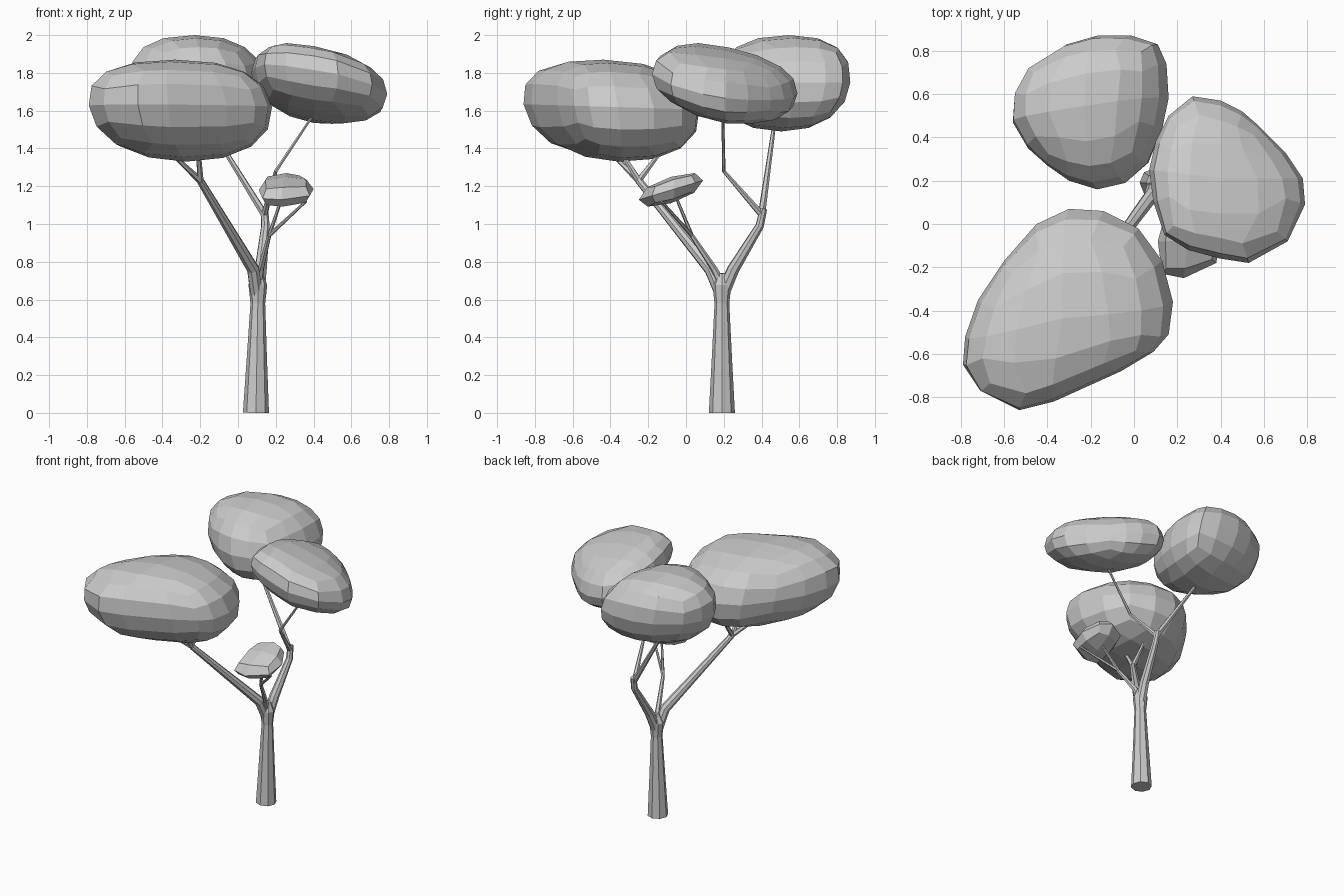
import bpy
import bmesh
import math
from mathutils import Vector

if "Cube" in bpy.data.objects:
    bpy.data.objects.remove(bpy.data.objects["Cube"])

# One plain grey for the whole tree
grey = bpy.data.materials.new("plain grey")
grey.use_nodes = True
colour = (0.6, 0.6, 0.6, 1)
grey.diffuse_color = colour
grey.node_tree.nodes["Principled BSDF"].inputs["Base Color"].default_value = colour


def foliage(name, outline, middle, above, below, tilt=(0, 0), lean=(0, 0), cuts=3):
    """Cube-sphere canopy stretched to a plan outline (anticlockwise from +x)."""
    points = [Vector(p) for p in outline]
    count = len(points)
    centre = sum(points, Vector((0, 0))) / count
    tilt, lean = Vector(tilt), Vector(lean)
    bm = bmesh.new()
    bmesh.ops.create_cube(bm, size=2)
    bmesh.ops.subdivide_edges(bm, edges=bm.edges[:], cuts=cuts, use_grid_fill=True)
    for v in bm.verts:
        d = Vector([math.tan(c * math.pi / 4) for c in v.co]).normalized()
        # The underside is rounder than the crown
        power = 0.93 if d.z < 0 else 0.85
        spread = math.hypot(d.x, d.y) ** power
        rise = math.copysign(abs(d.z) ** power, d.z)
        # Interpolate the outline at this bearing
        t = (math.atan2(d.y, d.x) / math.tau % 1) * count
        i = int(t + 1e-5)
        edge = points[i % count].lerp(points[(i + 1) % count], max(t - i, 0))
        plan = (edge - centre) * spread
        height = middle + plan.dot(tilt) + rise * (above if rise > 0 else below)
        plan += centre + lean * rise
        v.co = (plan.x, plan.y, height)
    bmesh.ops.recalc_face_normals(bm, faces=bm.faces[:])
    mesh = bpy.data.meshes.new(name)
    bm.to_mesh(mesh)
    bm.free()
    mesh.materials.append(grey)
    bpy.context.collection.objects.link(bpy.data.objects.new(name, mesh))


def limb(name, path, sides=8):
    """Tapered faceted tube; each path entry is x, y, z, radius."""
    curve = bpy.data.curves.new(name, "CURVE")
    curve.dimensions = "3D"
    curve.bevel_depth = 1
    curve.bevel_resolution = (sides - 4) // 2
    curve.use_fill_caps = True
    spline = curve.splines.new("POLY")
    spline.points.add(len(path) - 1)
    spline.use_smooth = False
    for point, (x, y, z, radius) in zip(spline.points, path):
        point.co = (x, y, z, 1)
        point.radius = radius
    curve.materials.append(grey)
    obj = bpy.data.objects.new(name, curve)
    bpy.context.collection.objects.link(obj)
    bpy.ops.object.select_all(action="DESELECT")
    obj.select_set(True)
    bpy.context.view_layer.objects.active = obj
    bpy.ops.object.convert(target="MESH")


# Trunk and the two main boughs
limb("trunk", [(.095, .19, 0, .069), (.1, .19, .3, .053), (.105, .19, .58, .039),
               (.105, .19, .68, .05), (.11, .19, .74, .02)])
front_fork = (-.2, -.25, 1.23)
back_fork = (.14, .4, 1.05)
small_fork = (.165, .03, .94)
limb("front_bough", [(.1, .19, .62, .035), (.08, .13, .76, .034), (*front_fork, .02)])
limb("back_bough", [(.105, .19, .62, .036), (.12, .25, .76, .033),
                    (.145, .39, .99, .023), (.14, .41, 1.08, .02)])
limb("small_bough", [(.105, .19, .68, .025), (.12, .15, .76, .018), (*small_fork, .012)], 6)

# Twigs carrying the canopies
for i, tip in enumerate([(-.37, -.41, 1.39), (-.21, -.12, 1.4), (-.21, -.37, 1.42)]):
    limb(f"front_twig_{i + 1}", [(*front_fork, .018), (*tip, .009)], 6)
limb("back_twig", [(*back_fork, .02), (-.17, .47, 1.55, .01)], 6)
limb("left_twig", [(*back_fork, .018), (.2, .2, 1.28, .01), (.4, .195, 1.58, .007)], 6)
for i, tip in enumerate([(.24, -.06, 1.16), (.36, -.13, 1.12)]):
    limb(f"small_twig_{i + 1}", [(*small_fork, .011), (*tip, .007)], 6)

# Canopies
foliage("front_canopy",
        [(.18, -.36), (.13, -.17), (.02, -.02), (-.14, .06), (-.3, .07), (-.45, 0),
         (-.6, -.17), (-.72, -.35), (-.78, -.52), (-.79, -.65), (-.71, -.77),
         (-.53, -.86), (-.37, -.82), (-.06, -.68), (.09, -.59), (.16, -.51)],
        1.62, .25, .29, tilt=(0, -.03), lean=(-.03, -.04))
foliage("back_canopy",
        [(.16, .58), (.15, .74), (.11, .83), (-.01, .87), (-.17, .87), (-.31, .83),
         (-.48, .72), (-.55, .6), (-.56, .47), (-.49, .35), (-.4, .27), (-.3, .2),
         (-.17, .16), (-.04, .19), (.06, .28), (.13, .44)],
        1.75, .25, .26, lean=(-.05, .02))
foliage("left_canopy",
        [(.78, .21), (.7, .33), (.58, .45), (.5, .52), (.4, .57), (.27, .59),
         (.16, .5), (.1, .38), (.07, .25), (.09, .1), (.14, -.05), (.25, -.12),
         (.4, -.16), (.53, -.18), (.71, -.08), (.79, .09)],
        1.74, .18, .19, tilt=(-.2, -.2))
foliage("small_canopy",
        [(.4, -.06), (.34, .05), (.26, .09), (.14, .03), (.11, -.08), (.13, -.23),
         (.23, -.25), (.38, -.18)],
        1.18, .07, .07, tilt=(0, .3), cuts=1)
